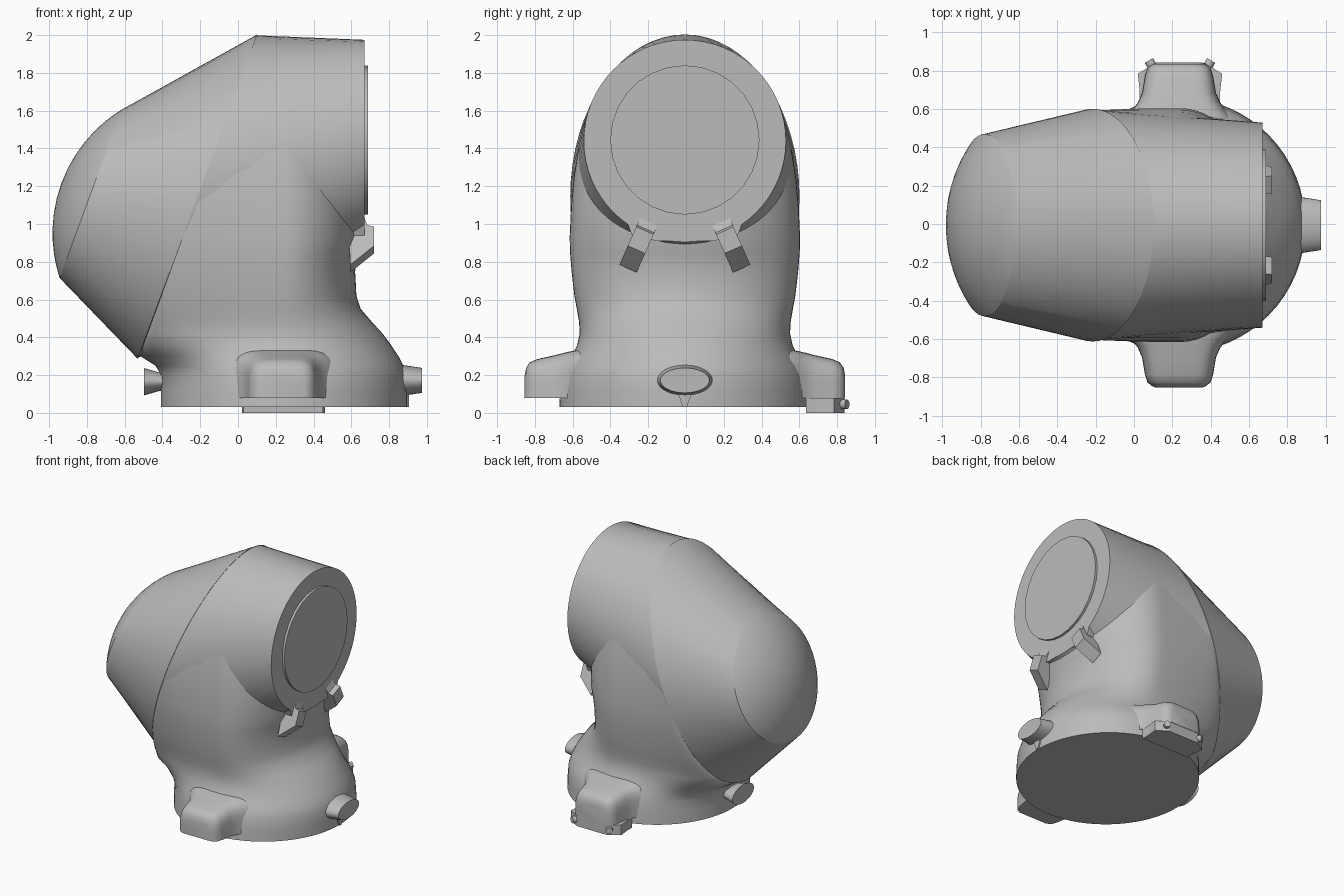
import bpy, bmesh
from math import sin, cos, pi, sqrt, radians
from mathutils import Vector, Matrix

if "Cube" in bpy.data.objects:
    bpy.data.objects.remove(bpy.data.objects["Cube"], do_unlink=True)

grey = bpy.data.materials.new("plain_grey")
grey.use_nodes = True
COLOUR = (0.5, 0.5, 0.5, 1)
grey.diffuse_color = COLOUR
grey.node_tree.nodes["Principled BSDF"].inputs["Base Color"].default_value = COLOUR

SEGS = 64
MID_X = 0.24          # axis of the upright body
BARREL_Z = 1.44       # axis of the round front opening
SEAM = Vector((-0.215, 0, 1.145))
UP = Vector((0.346, 0, 0.938))       # long direction of the tilted seam
BACK = Vector((-0.938, 0, 0.346))    # direction the rear dome points


def loft(name, rings, angle=32):
    """Skin a list of equal closed rings and cap both ends."""
    bm = bmesh.new()
    loops = [[bm.verts.new(p) for p in ring] for ring in rings]
    n = len(loops[0])
    for a, b in zip(loops, loops[1:]):
        for i in range(n):
            j = (i + 1) % n
            bm.faces.new((a[i], a[j], b[j], b[i]))
    bm.faces.new(loops[0])
    bm.faces.new(loops[-1])
    bmesh.ops.remove_doubles(bm, verts=bm.verts, dist=0.0005)
    bmesh.ops.recalc_face_normals(bm, faces=bm.faces)
    mesh = bpy.data.meshes.new(name)
    bm.to_mesh(mesh)
    bm.free()
    mesh.materials.append(grey)
    obj = bpy.data.objects.new(name, mesh)
    obj.location.y = -0.006
    bpy.context.collection.objects.link(obj)
    bpy.ops.object.select_all(action="DESELECT")
    bpy.context.view_layer.objects.active = obj
    obj.select_set(True)
    if angle:
        bpy.ops.object.shade_smooth_by_angle(angle=radians(angle))
    return obj


def ellipse(centre, up, tall, wide, n=SEGS, side=Vector((0, 1, 0))):
    c = Vector(centre)
    return [c + up * (tall * cos(2 * pi * i / n)) + side * (wide * sin(2 * pi * i / n))
            for i in range(n)]


X, Y, Z = Vector((1, 0, 0)), Vector((0, 1, 0)), Vector((0, 0, 1))

# Rear cone ending in a shallow spherical cap
RIM = Vector((-0.78, 0, 1.16))
RIM_R, CAP_H = 0.475, 0.165
CAP_R = (RIM_R ** 2 + CAP_H ** 2) / (2 * CAP_H)
rings = [ellipse(SEAM, UP, 0.915, 0.607), ellipse(RIM, UP, RIM_R, RIM_R)]
for k in range(1, 10):
    r = RIM_R * cos(k / 9 * pi / 2) + 0.002
    h = sqrt(CAP_R ** 2 - r ** 2) - (CAP_R - CAP_H)
    rings.append(ellipse(RIM + BACK * h, UP, r, r))
loft("rear_dome", rings, 25)

# Front barrel running from the tilted seam to the round opening
loft("front_barrel", [
    ellipse(SEAM, UP, 0.91, 0.602),
    ellipse((0.67, 0, BARREL_Z), Z, 0.535, 0.535)])
loft("front_disc", [ellipse((x, 0, 1.445), Z, 0.395, 0.395, 28) for x in (0.65, 0.688)])

# Upright body: height, front x, half width, back x (None follows the seam)
profile = [
    (0.03, 0.895, 0.665, -0.41), (0.12, 0.895, 0.66, -0.41), (0.20, 0.89, 0.65, -0.41),
    (0.25, 0.875, 0.63, -0.44), (0.30, 0.85, 0.60, -0.52), (0.36, 0.81, 0.57, None),
    (0.42, 0.765, 0.557, None), (0.48, 0.71, 0.56, None), (0.55, 0.65, 0.572, None),
    (0.62, 0.627, 0.585, None), (0.75, 0.62, 0.60, None), (0.85, 0.635, 0.608, None),
    (0.93, 0.66, 0.61, None), (1.10, 0.66, 0.602, None), (1.25, 0.65, 0.588, None),
    (1.38, 0.62, 0.567, None), (1.50, 0.55, 0.54, None), (1.58, 0.45, 0.50, None)]
rings = []
for z, front, half, back in profile:
    seam_half = 0
    if back is None:
        back = SEAM.x + (z - SEAM.z) * UP.x / UP.z
        seam_half = min(half, 0.6 * sqrt(max(0, 1 - ((z - SEAM.z) / 0.855) ** 2)))
    ring = []
    for i in range(33):
        a = pi * (i / 32 - 0.5)
        ring.append((MID_X + (front - MID_X) * cos(a), half * sin(a), z))
    for side in (1, -1):
        for i in range(1, 17):
            a = pi / 2 * (i if side > 0 else 17 - i) / 17
            ring.append((MID_X - (MID_X - back) * sin(a),
                         side * (seam_half + (half - seam_half) * cos(a)), z))
    rings.append(ring)
loft("upright_body", rings, 40)

# Web closing the gap under the barrel opening
loft("barrel_web", [[(x, y, z) for y, z in
                     ((-0.31, 1.02), (-0.28, 0.94), (-0.15, 0.91),
                      (0.15, 0.91), (0.28, 0.94), (0.31, 1.02))]
                    for x in (0.4, 0.67)], 0)

# Angled brackets below the opening
bracket = [(0.60, 0.47), (0.67, 0.47), (0.685, 0.51), (0.72, 0.52),
           (0.72, 0.63), (0.595, 0.74), (0.59, 0.64)]
for name, side in (("left_bracket", 1), ("right_bracket", -1)):
    turn = Matrix.Rotation(radians(24 * side), 3, "X")
    loft(name, [[turn @ Vector((x, w, -r)) + Z * BARREL_Z for x, r in bracket]
                for w in (-0.05, 0.05)], 0)

# Flared side lugs: distance out, half width, top height
lug = [(0.45, 0.33, 0.34), (0.56, 0.28, 0.335), (0.60, 0.245, 0.327), (0.64, 0.215, 0.318),
       (0.69, 0.193, 0.305), (0.78, 0.178, 0.285), (0.82, 0.165, 0.268),
       (0.84, 0.14, 0.24), (0.848, 0.12, 0.2)]


def soft(v):
    return (1 if v >= 0 else -1) * abs(v) ** 0.45


for name, side in (("rear_side_lug", 1), ("front_side_lug", -1)):
    loft(name, [[(MID_X - 0.005 + w * soft(cos(pi * i / 24)), side * y,
                  0.08 + (top - 0.08) * soft(max(0, sin(pi * i / 24))))
                 for i in range(25)] for y, w, top in lug], 40)

# Clamp plate and bolts under one lug
plate = [(0.21, 0.64), (0.21, 0.70), (0.22, 0.79), (0.13, 0.845)]
outline = [(MID_X + x, y) for x, y in plate] + [(MID_X - x, y) for x, y in reversed(plate)]
loft("clamp_plate", [[(x, y, z) for x, y in outline] for z in (0, 0.08)], 0)
for name, side in (("left_bolt", 1), ("right_bolt", -1)):
    out = Vector((side * 0.5, 0.866, 0))
    across = Vector((0.866, -side * 0.5, 0))
    start = Vector((MID_X + side * 0.14, 0.82, 0.045))
    loft(name, [ellipse(start + out * d, Z, 0.025, 0.025, 12, across) for d in (0, 0.045)])

# Oval pegs at the foot of the body
loft("front_peg", [ellipse((x, 0, 0.172), Z, t, w, 32)
                   for x, t, w in ((0.80, 0.09, 0.155), (0.86, 0.083, 0.148),
                                   (0.975, 0.066, 0.13))])
loft("back_peg", [ellipse((x, 0, 0.165), Z, t, w, 32)
                  for x, t, w in ((-0.36, 0.045, 0.10), (-0.42, 0.05, 0.11),
                                  (-0.497, 0.072, 0.135))])
loft("peg_rib", [[(x, -0.035, 0.10), (x, 0.035, 0.10), (x, 0.01, 0.03), (x, -0.01, 0.03)]
                 for x in (0.80, 0.905)], 0)
